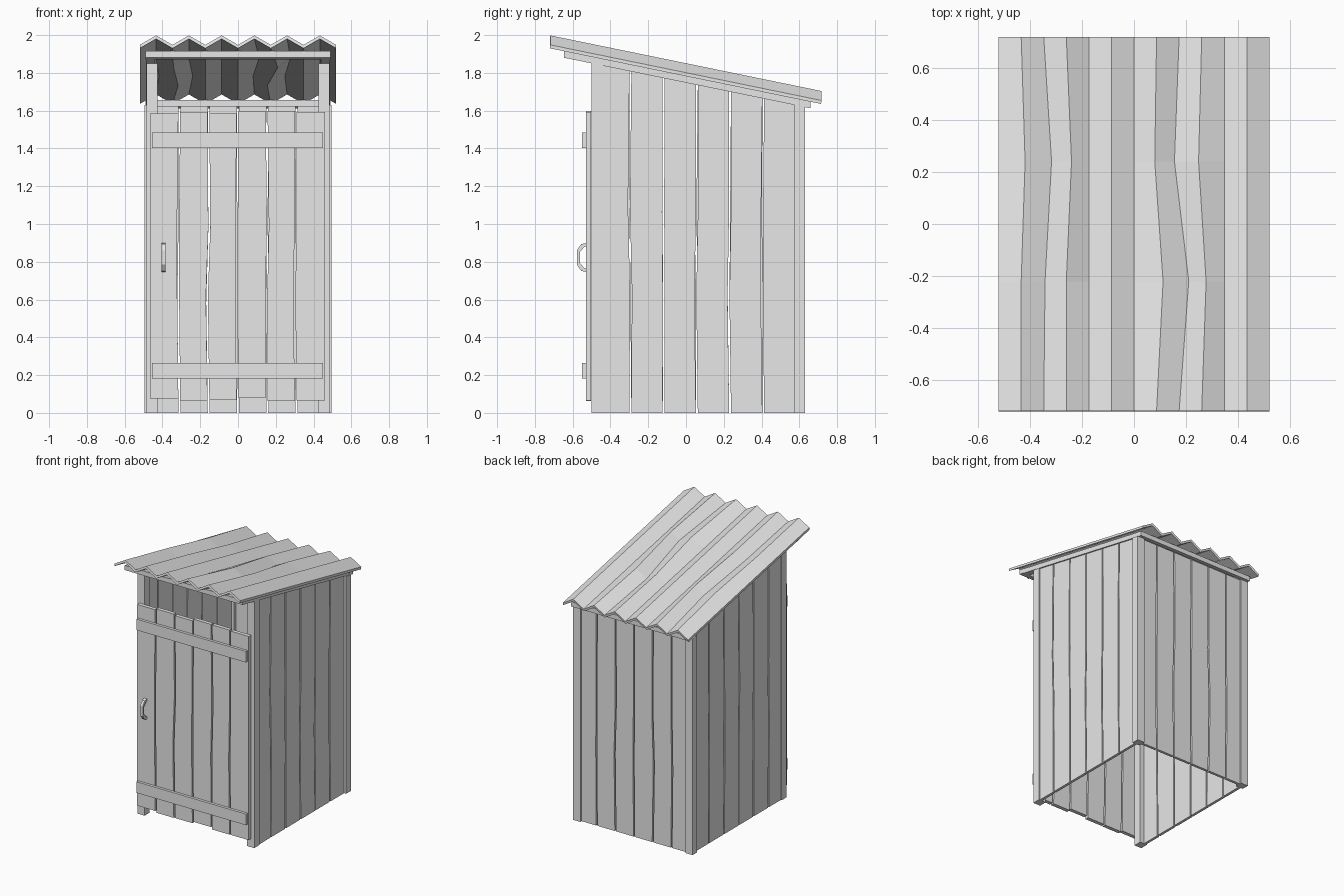
import bpy, bmesh, random

random.seed(7)
if "Cube" in bpy.data.objects:
    bpy.data.objects.remove(bpy.data.objects["Cube"])

grey = bpy.data.materials.new("plain grey")
grey.use_nodes = True
grey.diffuse_color = (0.8, 0.8, 0.8, 1)
grey.node_tree.nodes["Principled BSDF"].inputs["Base Color"].default_value = (0.8, 0.8, 0.8, 1)

SLOPE, FRAME = 0.205, 0.035


def roof_low(y):
    """Height of the lowest roof folds; the frame hangs directly below."""
    return 1.783 - SLOPE * y


def frame_low(y):
    return roof_low(y) - FRAME


def loft(bm, rings):
    """Skin a list of equal closed rings and cap both ends."""
    loops = [[bm.verts.new(p) for p in ring] for ring in rings]
    n = len(loops[0])
    for a, b in zip(loops, loops[1:]):
        for i in range(n):
            j = (i + 1) % n
            bm.faces.new((a[i], a[j], b[j], b[i]))
    bm.faces.new(loops[0][::-1])
    bm.faces.new(loops[-1])


def finish(bm, name):
    bmesh.ops.recalc_face_normals(bm, faces=bm.faces)
    mesh = bpy.data.meshes.new(name)
    bm.to_mesh(mesh)
    bm.free()
    mesh.materials.append(grey)
    obj = bpy.data.objects.new(name, mesh)
    bpy.context.collection.objects.link(obj)
    return obj


def block(name, x, y, low, high):
    """Box whose bottom and top heights follow functions of y."""
    corners = [(x[0], y[0]), (x[1], y[0]), (x[1], y[1]), (x[0], y[1])]
    bm = bmesh.new()
    loft(bm, [[(a, b, f(b)) for a, b in corners] for f in (low, high)])
    return finish(bm, name)


def level(z):
    return lambda y: z


def plank_wall(name, along_y, span, depth, low, high, count=6, gap=0.01, ragged=0.0):
    """Row of upright planks whose edges wander a little at mid height."""
    bm = bmesh.new()
    rows = (0, 0.36, 0.6, 1)
    step = (span[1] - span[0]) / count
    edges = []
    for i in range(count + 1):
        wander = 0.009 if 0 < i < count else 0
        base = span[0] + i * step
        edges.append([base + (random.uniform(-wander, wander) if 0 < r < 1 else 0) for r in rows])
    for i in range(count):
        z0 = low + random.uniform(0, ragged)
        drop = random.uniform(0, ragged)
        rings = []
        for k, r in enumerate(rows):
            a = edges[i][k] + gap / 2 * (i > 0)
            b = edges[i + 1][k] - gap / 2 * (i < count - 1)
            ring = []
            for u, d in ((a, depth[0]), (b, depth[0]), (b, depth[1]), (a, depth[1])):
                x, y = (d, u) if along_y else (u, d)
                ring.append((x, y, z0 + (high(y) - drop - z0) * r))
            rings.append(ring)
        loft(bm, rings)
    return finish(bm, name)


# Corner posts and roof rafters
for side, s in (("left", 1), ("right", -1)):
    block("front_post_" + side, (s * 0.425, s * 0.485), (-0.5, -0.44), level(0), frame_low)
    block("back_post_" + side, (s * 0.435, s * 0.495), (0.575, 0.63), level(0), frame_low)
    block("rafter_" + side, (s * 0.44, s * 0.488), (-0.6, 0.62), frame_low, roof_low)
    plank_wall("wall_" + side, True, (-0.47, 0.585), (s * 0.458, s * 0.478), 0, frame_low)

# Cross beams under the roof
block("front_beam", (-0.49, 0.49), (-0.645, -0.6), frame_low, roof_low)
block("back_beam", (-0.49, 0.49), (0.62, 0.66), frame_low, roof_low)

# Back wall
plank_wall("back_wall", False, (-0.465, 0.465), (0.595, 0.615), 0, frame_low)

# Door with two battens
plank_wall("door", False, (-0.465, 0.46), (-0.53, -0.502), 0.06, level(1.602), ragged=0.02)
for name, z in (("lower_batten", 0.182), ("upper_batten", 1.402)):
    block(name, (-0.456, 0.45), (-0.55, -0.53), level(z), level(z + 0.083))

# Door handle: bent square bar
bm = bmesh.new()
outer = [(-0.525, 0.745), (-0.555, 0.752), (-0.578, 0.785),
         (-0.578, 0.86), (-0.555, 0.893), (-0.525, 0.9)]
rings = []
for y, z in outer:
    iy = max(y, -0.578) + 0.016 * (y < -0.54)
    iz = 0.8225 + (z - 0.8225) * 0.78
    rings.append([(-0.405, y, z), (-0.385, y, z), (-0.385, iy, iz), (-0.405, iy, iz)])
loft(bm, rings)
finish(bm, "door_handle")

# Folded roof sheet with slightly bent ridges
bm = bmesh.new()
folds = 12
bends = {1: {2: 0.005, 7: 0.025, 8: 0.037, 9: 0.017},
         2: {1: 0.015, 2: 0.03, 3: 0.02, 7: -0.007, 8: -0.018, 9: -0.012}}
rings = []
for row, y in enumerate((-0.718, -0.22, 0.24, 0.718)):
    top, under = [], []
    for i in range(folds + 1):
        x = -0.52 + 1.04 * i / folds + bends.get(row, {}).get(i, 0)
        z = roof_low(y) + 0.018 + 0.05 * (i % 2)
        top.append((x, y, z))
        under.append((x, y - 0.003, z - 0.018))
    rings.append(top + under[::-1])
loops = [[bm.verts.new(p) for p in ring] for ring in rings]
n = len(loops[0])
for a, b in zip(loops, loops[1:]):
    for i in range(n):
        j = (i + 1) % n
        bm.faces.new((a[i], a[j], b[j], b[i]))
for loop in (loops[0], loops[-1]):
    for i in range(folds):
        bm.faces.new((loop[i], loop[i + 1], loop[n - 2 - i], loop[n - 1 - i]))
finish(bm, "roof_sheet")
